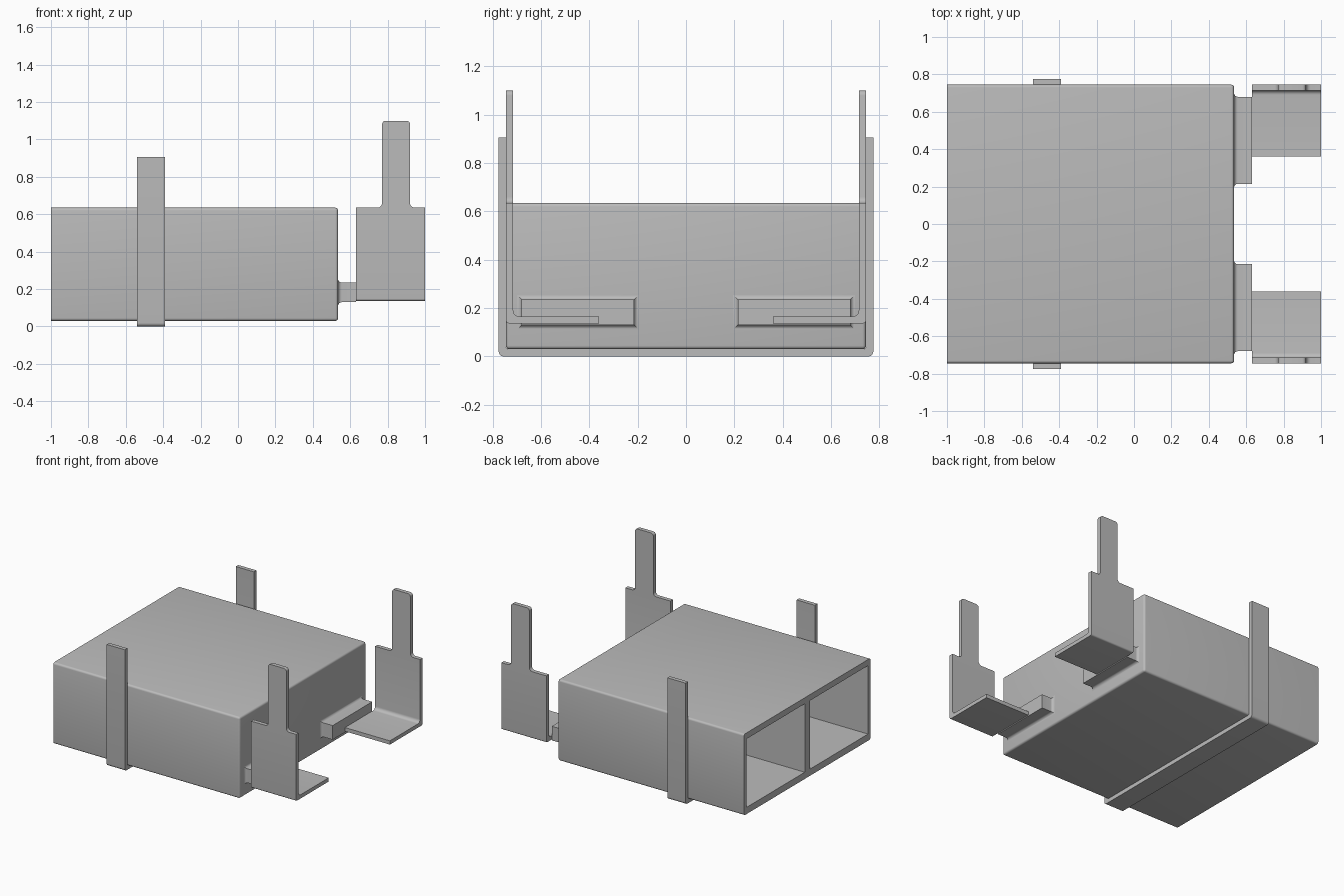
import bpy, bmesh, math
from mathutils import Vector

if "Cube" in bpy.data.objects:
    bpy.data.objects.remove(bpy.data.objects["Cube"])

GREY = (0.5, 0.5, 0.5, 1)
steel = bpy.data.materials.new("plain grey")
steel.use_nodes = True
steel.diffuse_color = GREY
steel.node_tree.nodes["Principled BSDF"].inputs["Base Color"].default_value = GREY


def finish(bm, name):
    bmesh.ops.recalc_face_normals(bm, faces=bm.faces)
    mesh = bpy.data.meshes.new(name)
    bm.to_mesh(mesh)
    bm.free()
    mesh.materials.append(steel)
    obj = bpy.data.objects.new(name, mesh)
    bpy.context.collection.objects.link(obj)
    return obj


def box(lo, hi):
    lo, hi = Vector(lo), Vector(hi)
    bm = bmesh.new()
    bmesh.ops.create_cube(bm, size=1)
    for v in bm.verts:
        v.co = v.co * (hi - lo) + (lo + hi) / 2
    return bm


def rounded(corners, steps=6):
    """Outline from (u, v, radius) right-angled corners."""
    out = []
    for i, (u, v, r) in enumerate(corners):
        p = Vector((u, v))
        if r == 0:
            out.append(p)
            continue
        a = (Vector(corners[i - 1][:2]) - p).normalized() * r
        b = (Vector(corners[(i + 1) % len(corners)][:2]) - p).normalized() * r
        for k in range(steps + 1):
            t = math.pi / 2 * k / steps
            out.append(p + a + b - b * math.cos(t) - a * math.sin(t))
    return out


def extrude(name, outline, place, depth):
    bm = bmesh.new()
    face = bm.faces.new([bm.verts.new(place(*p)) for p in outline])
    new = bmesh.ops.extrude_face_region(bm, geom=[face])["geom"]
    bmesh.ops.translate(bm, vec=depth, verts=[g for g in new if isinstance(g, bmesh.types.BMVert)])
    return finish(bm, name)


def activate(obj):
    bpy.ops.object.select_all(action='DESELECT')
    obj.select_set(True)
    bpy.context.view_layer.objects.active = obj


def boolean(obj, tool, operation):
    tool.hide_render = True
    mod = obj.modifiers.new("cut", 'BOOLEAN')
    mod.operation, mod.object, mod.solver = operation, tool, 'EXACT'
    activate(obj)
    bpy.ops.object.modifier_apply(modifier=mod.name)
    bpy.data.objects.remove(tool)


def smooth(obj):
    activate(obj)
    bpy.ops.object.shade_smooth_by_angle(angle=math.radians(30))


def mirror_y(obj):
    mod = obj.modifiers.new("mirror", 'MIRROR')
    mod.use_axis = (False, True, False)
    mod.use_mirror_merge = False


# Housing: rounded box, sharp at its open end
bm = box((-1, -0.745, 0.03), (0.535, 0.745, 0.635))
soft = [e for e in bm.edges if max(v.co.x for v in e.verts) > 0]
bmesh.ops.bevel(bm, geom=soft, offset=0.015, segments=4, profile=0.5, affect='EDGES')
housing = finish(bm, "housing")

# Two deep pockets leave a central divider
for side in (-1, 1):
    y0, y1 = sorted((side * 0.03, side * 0.715))
    boolean(housing, finish(box((-1.1, y0, 0.08), (0.5, y1, 0.59)), "pocket_cutter"), 'DIFFERENCE')
smooth(housing)

# Strap wrapped under the housing
strap = extrude("strap", rounded([
    (-0.775, 0.905, 0), (-0.775, 0, 0.02), (0.775, 0, 0.02), (0.775, 0.905, 0),
    (0.745, 0.905, 0), (0.745, 0.03, 0.012), (-0.745, 0.03, 0.012), (-0.745, 0.905, 0)]),
    lambda y, z: (-0.54, y, z), (0.15, 0, 0))
smooth(strap)

# Mounting blocks with a flared foot against the housing
bm = bmesh.new()
R = 0.02
angles = [math.pi / 2 * k / 6 for k in range(7)]
sections = [(0.535 + R * (1 - math.cos(t)), R * (1 - math.sin(t))) for t in angles] + [(0.63, 0)]
rings = []
for x, grow in sections:
    y0, y1, z0, z1 = 0.215 - grow, 0.68 + grow, 0.13 - grow, 0.235 + grow
    rings.append([bm.verts.new((x, y, z)) for y, z in ((y0, z0), (y1, z0), (y1, z1), (y0, z1))])
for a, b in zip(rings, rings[1:]):
    for i in range(4):
        j = (i + 1) % 4
        bm.faces.new((a[i], a[j], b[j], b[i]))
bm.faces.new(rings[0])
bm.faces.new(rings[-1])
blocks = finish(bm, "mounting_blocks")
smooth(blocks)
mirror_y(blocks)

# Bent brackets: L section trimmed to a shouldered outline with an upright tab
brackets = extrude("brackets", rounded([
    (0.36, 0.137, 0), (0.745, 0.137, 0.012), (0.745, 1.2, 0),
    (0.715, 1.2, 0), (0.715, 0.165, 0.025), (0.36, 0.165, 0)]),
    lambda y, z: (0.63, y, z), (0.37, 0, 0))
outline = extrude("outline_cutter", rounded([
    (0.5, 0, 0), (1.1, 0, 0), (1.1, 0.635, 0), (0.92, 0.635, 0.025), (0.92, 1.1, 0.02),
    (0.77, 1.1, 0.02), (0.77, 0.635, 0.025), (0.5, 0.635, 0)]),
    lambda x, z: (x, 0.2, z), (0, 0.7, 0))
boolean(brackets, outline, 'INTERSECT')
smooth(brackets)
mirror_y(brackets)
